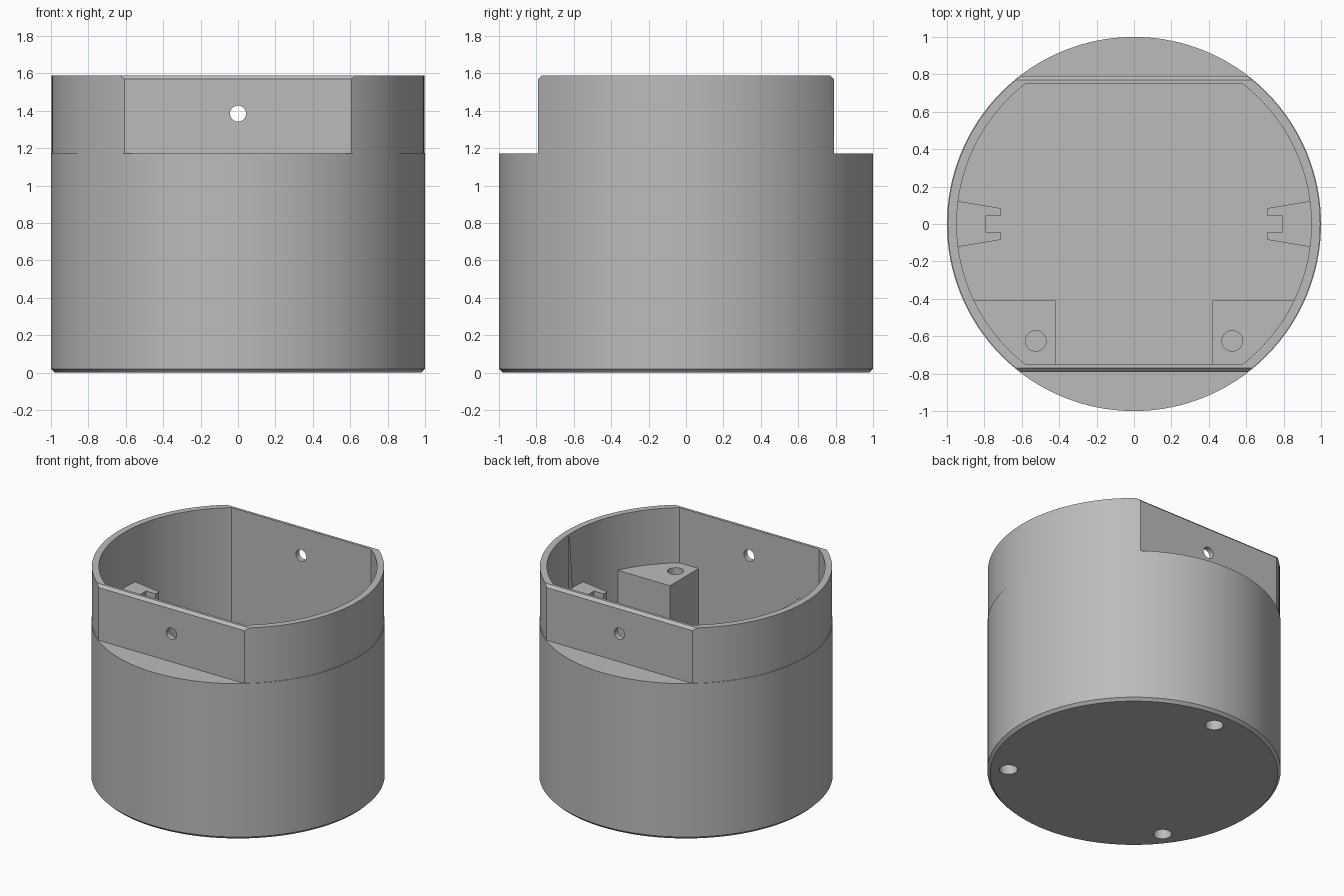
import bpy, bmesh
from math import sin, cos, asin, pi, radians
from mathutils import Vector

old = bpy.data.objects.get("Cube")
if old:
    bpy.data.objects.remove(old, do_unlink=True)

RIM, SHOULDER, FLOOR = 1.59, 1.175, 0.1
INNER, WALL = 0.948, 0.75

grey = bpy.data.materials.new("plain grey")
grey.use_nodes = True
colour = (0.5, 0.5, 0.5, 1)
grey.diffuse_color = colour
grey.node_tree.nodes["Principled BSDF"].inputs["Base Color"].default_value = colour


def finish(bm, name):
    bmesh.ops.recalc_face_normals(bm, faces=bm.faces)
    mesh = bpy.data.meshes.new(name)
    bm.to_mesh(mesh)
    bm.free()
    mesh.materials.append(grey)
    ob = bpy.data.objects.new(name, mesh)
    bpy.context.collection.objects.link(ob)
    return ob


def prism(name, points, offset):
    """Closed outline swept along an offset."""
    bm = bmesh.new()
    face = bm.faces.new([bm.verts.new(p) for p in points])
    swept = bmesh.ops.extrude_face_region(bm, geom=[face], use_keep_orig=True)
    verts = [g for g in swept["geom"] if isinstance(g, bmesh.types.BMVert)]
    bmesh.ops.translate(bm, vec=Vector(offset), verts=verts)
    return finish(bm, name)


def upright(name, outline, low, high):
    return prism(name, [(x, y, low) for x, y in outline], (0, 0, high - low))


def arc(radius, start, end, steps):
    angles = [start + (end - start) * i / steps for i in range(steps + 1)]
    return [(radius * cos(a), radius * sin(a)) for a in angles]


def disc(x, y, radius):
    return [(x + u, y + v) for u, v in arc(radius, 0, 2 * pi, 32)[:-1]]


def combine(target, tool, operation):
    mod = target.modifiers.new(operation.lower(), 'BOOLEAN')
    mod.operation, mod.solver, mod.object = operation, 'EXACT', tool
    bpy.context.view_layer.objects.active = target
    bpy.ops.object.modifier_apply(modifier=mod.name)
    bpy.data.objects.remove(tool, do_unlink=True)


# Round housing with a bevelled foot and a hairline step at the shoulder
bm = bmesh.new()
profile = [(0, 0), (0.98, 0), (1, 0.02), (1, SHOULDER),
           (0.996, SHOULDER), (0.996, RIM), (0, RIM)]
verts = [bm.verts.new((r, 0, z)) for r, z in profile]
edges = [bm.edges.new(pair) for pair in zip(verts, verts[1:])]
bmesh.ops.spin(bm, geom=verts + edges, axis=(0, 0, 1), cent=(0, 0, 0),
               angle=2 * pi, steps=128, use_merge=True)
bmesh.ops.remove_doubles(bm, verts=bm.verts, dist=0.0001)
housing = finish(bm, "housing")

# Flats on the front and back, with a bevelled top edge
for side in (-1, 1):
    step = [(1.1, SHOULDER - 0.002), (0.79, SHOULDER - 0.002), (0.79, RIM - 0.02),
            (0.77, RIM), (0.75, RIM + 0.02), (1.1, RIM + 0.02)]
    combine(housing, prism("flat_cutter", [(-1.2, side * y, z) for y, z in step],
                           (2.4, 0, 0)), 'DIFFERENCE')

# Cavity with flat front and back walls
bend = asin(WALL / INNER)
outline = arc(INNER, -bend, bend, 48) + arc(INNER, pi - bend, pi + bend, 48)
combine(housing, upright("cavity_cutter", outline, FLOOR, RIM + 0.2), 'DIFFERENCE')

REACH = 0.97
for side in (-1, 1):
    # Corner screw posts
    post = [(0.42, -0.41)] + arc(REACH, asin(-0.41 / REACH), asin(-0.765 / REACH), 12)
    post.append((0.42, -0.765))
    combine(housing, upright("screw_post", [(side * x, y) for x, y in post],
                             FLOOR - 0.04, SHOULDER), 'UNION')
    combine(housing, upright("screw_hole", disc(side * 0.525, -0.625, 0.055),
                             SHOULDER - 0.5, SHOULDER + 0.1), 'DIFFERENCE')

    # Slotted side guides
    half = [(0.97, 0.127), (0.715, 0.085), (0.715, 0.043), (0.795, 0.043)]
    guide = half + [(x, -y) for x, y in reversed(half)]
    combine(housing, upright("side_guide", [(side * x, y) for x, y in guide],
                             FLOOR - 0.04, SHOULDER), 'UNION')

# Cross hole through both flats
ring = [(x, -1.2, z) for x, z in disc(0, 1.385, 0.043)]
combine(housing, prism("cross_hole", ring, (0, 2.4, 0)), 'DIFFERENCE')

# Blind holes in the base
for x, y in ((0, 0.85), (0.685, -0.515), (-0.685, -0.515)):
    combine(housing, upright("base_hole", disc(x, y, 0.062), -0.1, 0.3), 'DIFFERENCE')

bpy.ops.object.select_all(action='DESELECT')
housing.select_set(True)
bpy.context.view_layer.objects.active = housing
bpy.ops.object.shade_smooth_by_angle(angle=radians(25))
